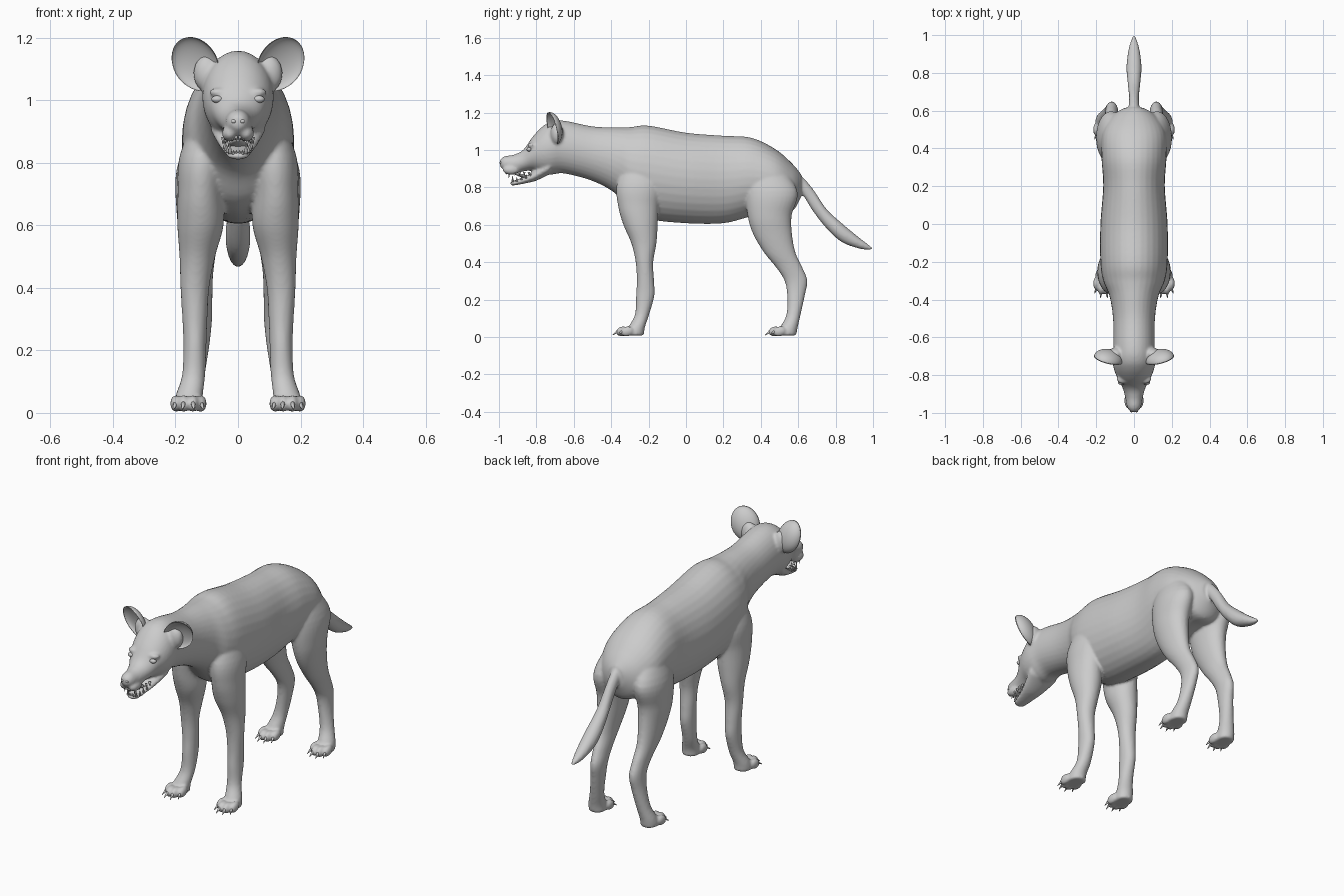
import bpy, bmesh, math
from mathutils import Matrix, Vector


def spline(rows, steps=5):
    """Catmull-Rom interpolation of section rows."""
    out = []
    for i in range(len(rows) - 1):
        p = [rows[max(0, min(len(rows) - 1, i + k))] for k in (-1, 0, 1, 2)]
        for s in range(steps):
            t = s / steps
            out.append([0.5 * (2 * b + (c - a) * t + (2 * a - 5 * b + 4 * c - d) * t * t
                               + (3 * b - a - 3 * c + d) * t ** 3) for a, b, c, d in zip(*p)])
    return out + [list(rows[-1])]


def loft(bm, rows, upright=False, side=1, n=32):
    """Elliptic loft: rows (y,z,rx,rz) along y, or (z,x,y,rx,ry) when upright."""
    rings = []
    for r in spline(rows):
        ring = []
        for k in range(n):
            c, s = math.cos(2 * math.pi * k / n), math.sin(2 * math.pi * k / n)
            if upright:
                co = (side * (r[1] + r[3] * c), r[2] + r[4] * s, r[0])
            else:
                co = (r[2] * c, r[0], r[1] + r[3] * s)
            ring.append(bm.verts.new(co))
        rings.append(ring)
    for a, b in zip(rings, rings[1:]):
        for k in range(n):
            bm.faces.new((a[k], a[(k + 1) % n], b[(k + 1) % n], b[k]))
    bm.faces.new(rings[0])
    bm.faces.new(rings[-1])


def ball(bm, loc, size, rot=0):
    m = Matrix.Translation(loc) @ Matrix.Rotation(rot, 4, 'X') @ Matrix.Diagonal((*size, 1))
    return bmesh.ops.create_icosphere(bm, subdivisions=3, radius=1, matrix=m)['verts']


def spike(bm, base, tip, r):
    base, tip = Vector(base), Vector(tip)
    d = tip - base
    m = Matrix.Translation((base + tip) / 2) @ d.to_track_quat('Z', 'Y').to_matrix().to_4x4()
    bmesh.ops.create_cone(bm, cap_ends=True, segments=10, radius1=r, radius2=r * 0.12,
                          depth=d.length, matrix=m)


def finish(bm, name):
    bmesh.ops.recalc_face_normals(bm, faces=bm.faces[:])
    me = bpy.data.meshes.new(name)
    bm.to_mesh(me)
    bm.free()
    for p in me.polygons:
        p.use_smooth = True
    ob = bpy.data.objects.new(name, me)
    bpy.context.collection.objects.link(ob)
    return ob


def mirror(ob):
    ob.modifiers.new("mirror", 'MIRROR').use_mirror_merge = False


# section tables
trunk = [(-.995, .93, .018, .018), (-.97, .928, .036, .038), (-.92, .925, .046, .05),
         (-.87, .943, .06, .058), (-.82, .98, .086, .09), (-.77, .998, .106, .125),
         (-.72, 1.01, .114, .142), (-.65, 1.015, .11, .141), (-.5, .98, .111, .146),
         (-.38, .945, .13, .176), (-.3, .90, .163, .222), (-.2, .88, .178, .25),
         (0, .85, .178, .242), (.2, .842, .163, .234), (.35, .855, .172, .21),
         (.48, .835, .168, .168), (.57, .80, .12, .125), (.615, .81, .05, .06)]
jaw = [(-.938, .822, .016, .010), (-.92, .823, .034, .013), (-.85, .843, .050, .02),
       (-.80, .868, .066, .032), (-.73, .91, .09, .04)]
tail = [(.56, .84, .03, .05), (.62, .81, .028, .048), (.68, .73, .027, .06), (.75, .634, .034, .052),
        (.83, .56, .04, .051), (.92, .505, .03, .031), (.98, .478, .013, .013), (.998, .473, .004, .004)]
fore = [(.97, .09, -.25, .04, .06), (.82, .113, -.25, .074, .12), (.7, .12, -.255, .073, .108),
        (.6, .12, -.243, .074, .092), (.5, .13, -.225, .057, .067), (.4, .138, -.222, .046, .047),
        (.3, .138, -.217, .04, .046), (.22, .138, -.218, .037, .049), (.12, .142, -.235, .037, .038),
        (.05, .157, -.265, .044, .045), (.008, .158, -.275, .046, .05)]
hind = [(.93, .09, .42, .05, .08), (.78, .12, .458, .076, .138), (.65, .125, .447, .072, .118),
        (.55, .125, .463, .06, .104), (.45, .125, .502, .046, .084), (.37, .12, .553, .038, .07),
        (.3, .118, .588, .035, .061), (.22, .125, .588, .034, .047), (.12, .142, .575, .036, .038),
        (.05, .157, .55, .044, .047), (.008, .158, .54, .046, .05)]
toes = [(.119, -.315), (.144, -.34), (.174, -.34), (.198, -.315)]

# body, head, legs and tail fused into one skin
bm = bmesh.new()
loft(bm, trunk)
loft(bm, jaw)
loft(bm, tail)
ball(bm, (0, -.972, .935), (.03, .024, .024))
for s in (1, -1):
    loft(bm, fore, True, s)
    loft(bm, hind, True, s)
    for dy in (0, .815):
        for x, y in toes:
            ball(bm, (s * x, y + dy, .03), (.019, .036, .027), .25)
    ball(bm, (s * .098, -.69, 1.085), (.045, .035, .06))      # ear root
    ball(bm, (s * .062, -.822, 1.025), (.03, .025, .014))     # brow
    ball(bm, (s * .026, -.935, .893), (.026, .045, .026))     # upper lip
skin = finish(bm, "body")
rm = skin.modifiers.new("fuse", 'REMESH')
rm.mode = 'VOXEL'
rm.voxel_size = .0075
rm.use_smooth_shade = True
sm = skin.modifiers.new("soften", 'SMOOTH')
sm.factor = .5
sm.iterations = 5

# cupped ears: the front half of an ellipsoid is pushed inward
bm = bmesh.new()
bmesh.ops.create_uvsphere(bm, u_segments=40, v_segments=24, radius=1,
                          matrix=Matrix.Rotation(math.pi / 2, 4, 'X'))
for v in bm.verts:
    x, y, z = v.co
    y = y * .05 if y > 0 else -y * .03
    w = .075 * (1 if z > 0 else 1 - .15 * z * z)
    v.co = (x * w, y - .015, z * .093)
bm.transform(Matrix.Translation((.132, -.702, 1.118)) @ Matrix.Rotation(.3, 4, 'Z')
             @ Matrix.Rotation(.28, 4, 'X') @ Matrix.Rotation(.4, 4, 'Y'))
mirror(finish(bm, "ears"))

# eyes
bm = bmesh.new()
ball(bm, (.066, -.838, 1.003), (.019, .014, .012))
mirror(finish(bm, "eyes"))

# nostrils
bm = bmesh.new()
ball(bm, (.014, -.991, .932), (.008, .006, .006))
mirror(finish(bm, "nostrils"))

# claws
bm = bmesh.new()
for dy in (0, .815):
    for x, y in toes:
        spike(bm, (x, y - .022 + dy, .032), (x + .25 * (x - .158), y - .052 + dy, .01), .009)
mirror(finish(bm, "claws"))

# teeth
bm = bmesh.new()
spike(bm, (.03, -.945, .885), (.03, -.947, .85), .007)
spike(bm, (.025, -.925, .828), (.026, -.928, .862), .007)
for i in range(4):
    y = -.915 + i * .025
    spike(bm, (.036 + i * .004, y, .882), (.036 + i * .004, y, .863), .007)
    spike(bm, (.034 + i * .004, y + .01, .832 + i * .007), (.034 + i * .004, y + .01, .855 + i * .007), .006)
for i in range(2):
    spike(bm, (.006 + i * .011, -.962, .885), (.006 + i * .011, -.962, .868), .005)
    spike(bm, (.005 + i * .009, -.93, .826), (.005 + i * .009, -.932, .841), .005)
mirror(finish(bm, "teeth"))

# tongue
bm = bmesh.new()
ball(bm, (0, -.86, .858), (.027, .06, .009), -.25)
finish(bm, "tongue")
